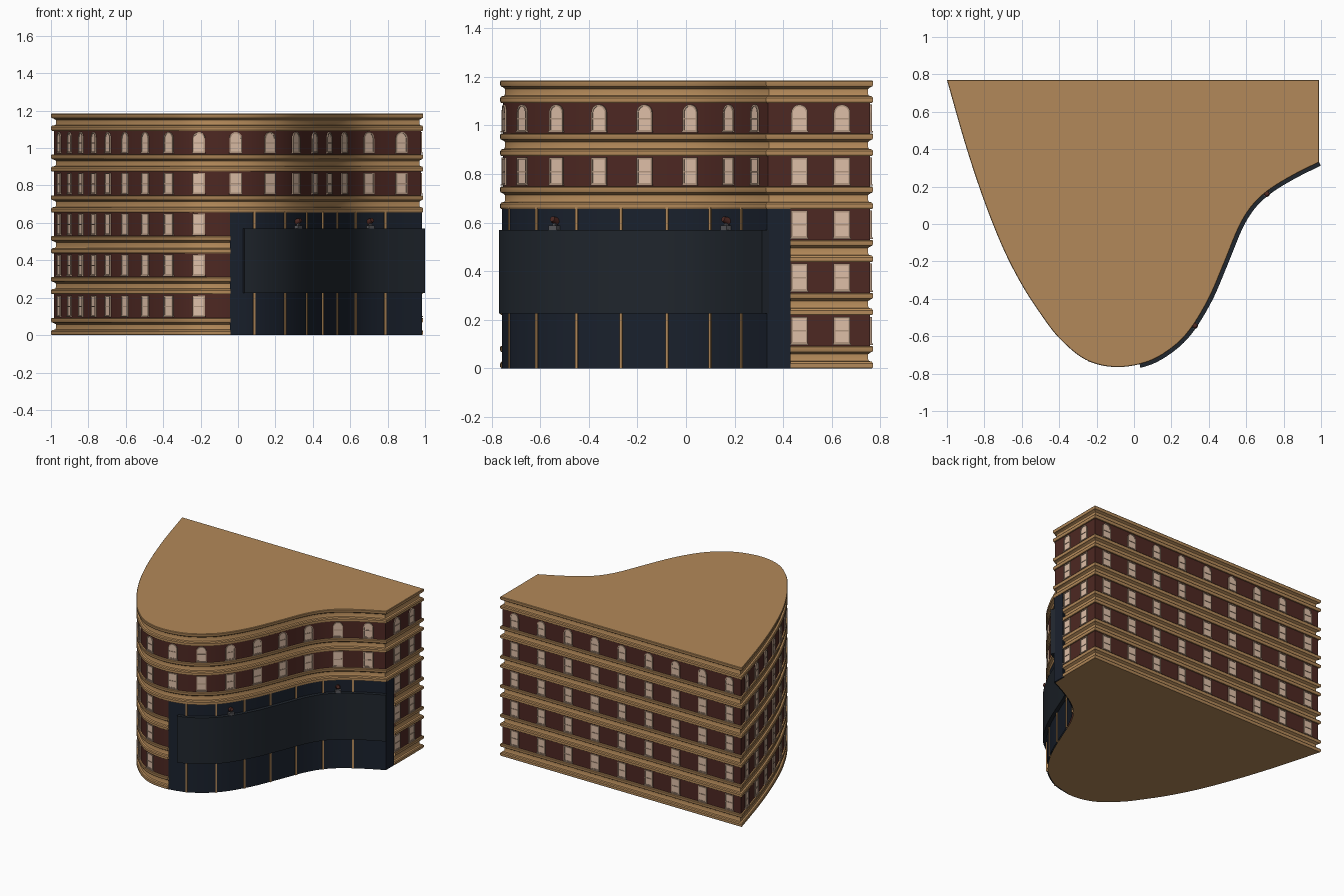
import bpy, bmesh, math
from mathutils import Vector, Matrix

if "Cube" in bpy.data.objects:
    bpy.data.objects.remove(bpy.data.objects["Cube"])

PITCH = 0.2185   # storey height
BRICK = -0.012   # brick face, measured from the cornice edge


def material(name, rgb):
    m = bpy.data.materials.new(name)
    m.diffuse_color = (*rgb, 1)
    m.use_nodes = True
    m.node_tree.nodes["Principled BSDF"].inputs["Base Color"].default_value = m.diffuse_color
    return m


TAN = material("tan_stone", (0.45, 0.25, 0.10))
RED = material("brown_brick", (0.075, 0.021, 0.016))
NAVY = material("navy_front", (0.010, 0.015, 0.026))
SIGN = material("sign_dark", (0.014, 0.019, 0.026))
PANE = material("pale_glass", (0.73, 0.52, 0.39))
FRAME = material("window_frame", (0.45, 0.31, 0.22))
GREY = material("lamp_grey", (0.10, 0.10, 0.11))


def finish(bm, name, mat, smooth=False):
    me = bpy.data.meshes.new(name)
    bm.to_mesh(me)
    bm.free()
    me.materials.append(mat)
    ob = bpy.data.objects.new(name, me)
    bpy.context.collection.objects.link(ob)
    if smooth:
        bpy.ops.object.select_all(action='DESELECT')
        ob.select_set(True)
        bpy.context.view_layer.objects.active = ob
        bpy.ops.object.shade_smooth_by_angle(angle=math.radians(30))
    return ob


# Footprint: smooth S-shaped front, straight right and back walls
CTRL = [Vector(p) for p in (
    (-1, .77), (-.9, .42), (-.8, .12), (-.7, -.13), (-.6, -.325), (-.5, -.48), (-.4, -.61),
    (-.26, -.725), (-.1, -.765), (.07, -.738), (.2, -.665), (.3, -.565), (.4, -.4),
    (.48, -.215), (.56, -.02), (.63, .095), (.72, .18), (.85, .26), (.99, .33))]


def spline(pts, n=16):
    out = []
    for i in range(len(pts) - 1):
        a, b, c, d = pts[max(i - 1, 0)], pts[i], pts[i + 1], pts[min(i + 2, len(pts) - 1)]
        for k in range(n):
            t = k / n
            out.append(0.5 * (2 * b + (c - a) * t + (2 * a - 5 * b + 4 * c - d) * t * t
                              + (3 * b - a - 3 * c + d) * t ** 3))
    return out + [pts[-1].copy()]


def length(path):
    return sum((b - a).length for a, b in zip(path, path[1:]))


def spot(path, s):
    """Point and direction at distance s along a path."""
    for a, b in zip(path, path[1:]):
        d = (b - a).length
        if s <= d or b is path[-1]:
            return a + (b - a) * min(s / d, 1), (b - a).normalized()
        s -= d


def piece(path, s0, s1, n):
    return [spot(path, s0 + (s1 - s0) * i / n)[0] for i in range(n + 1)]


fine = spline(CTRL)
L = length(fine)
win_s = lambda i: 0.125 + i * (L - 0.25) / 16   # distance of bay i along the curve
curve = piece(fine, 0, L, 110)
corner_b, corner_l, jamb = Vector((.99, .77)), Vector((-1, .77)), Vector((.99, .43))
s_shop = win_s(8.85)
loop = curve + [corner_b]
masonry = [jamb, corner_b] + piece(fine, 0, s_shop, 60)
shop = piece(fine, s_shop, L, 56) + [jamb]


def offset(path, d, closed):
    n, out = len(path), []
    for i, p in enumerate(path):
        segs = []
        if closed or i > 0:
            segs.append((p - path[i - 1]).normalized())
        if closed or i < n - 1:
            segs.append((path[(i + 1) % n] - p).normalized())
        ns = [Vector((t.y, -t.x)) for t in segs]
        m = sum(ns, Vector((0, 0))).normalized()
        out.append(p + m * d / max(m.dot(ns[0]), 0.3))
    return out


def sweep(name, path, prof, mat, closed=False, solid=False):
    """Run an (offset, z) profile along a plan path."""
    bm = bmesh.new()
    rows = [[bm.verts.new((*p, z)) for p in offset(path, d, closed)] for d, z in prof]
    n, m = len(path), len(prof)
    for j in range(m if solid else m - 1):
        lo, hi = rows[j], rows[(j + 1) % m]
        for i in range(n if closed else n - 1):
            k = (i + 1) % n
            bm.faces.new((lo[i], lo[k], hi[k], hi[i]))
    if solid:
        bm.faces.new([r[0] for r in rows])
        bm.faces.new([r[-1] for r in reversed(rows)])
    return finish(bm, name, mat, True)


# Cornices and brick storeys
CORNICE = [(-.014, 0), (-.004, 0), (0, .006), (0, .02), (-.005, .027), (-.017, .03), (-.02, .036),
           (-.02, .058), (-.012, .064), (-.003, .068), (0, .074), (0, .088), (-.003, .092), (-.014, .092)]
for k in range(6):
    path, closed = (masonry, False) if k < 3 else (loop, True)
    z = k * PITCH
    sweep(f"cornice_{k}", path, [(d, z + h) for d, h in CORNICE], TAN, closed)
    if k < 5:
        sweep(f"brick_storey_{k}", path, [(BRICK, z + .09), (BRICK, z + PITCH + .002)], RED, closed)

# Roof and underside
for name, z in (("roof", 5 * PITCH + .092), ("underside", 0)):
    bm = bmesh.new()
    vs = [bm.verts.new((*p, z)) for p in offset(loop, BRICK, True)]
    bm.faces.new(vs if z else vs[::-1])
    finish(bm, name, TAN)

# Shop front and curved sign band
sweep("shop_front", shop, [(-.006, 0), (-.006, .662)], NAVY)
sweep("sign_band", piece(fine, win_s(9.2), L, 52),
      [(-.015, .225), (.02, .225), (.02, .57), (-.015, .57)], SIGN, solid=True)


def frame_at(path, s, d, z):
    """Matrix with x along the wall, -y outward, z up."""
    p, t = spot(path, s)
    n = Vector((t.y, -t.x))
    p = p + n * d
    return Matrix(((t.x, -n.x, 0, p.x), (t.y, -n.y, 0, p.y), (0, 0, 1, z), (0, 0, 0, 1)))


def box(bm, mat, x, y, z, w, d, h):
    bmesh.ops.create_cube(bm, size=1, matrix=mat @ Matrix.Translation((x, y, z))
                          @ Matrix.Diagonal((w, d, h, 1)))


def window(frames, panes, mat, arched):
    w, h = .034, .112
    if arched:
        out = [(-w, 0), (w, 0)] + [(w * math.cos(a), h - .034 + .034 * math.sin(a))
                                   for a in (math.pi * i / 10 for i in range(11))]
    else:
        out = [(-w, 0), (w, 0), (w, h), (-w, h)]
    inn = [(x * .8, h / 2 + (z - h / 2) * .87) for x, z in out]
    rings = [[frames.verts.new(mat @ Vector((x, y, z))) for x, z in pts]
             for pts, y in ((out, .006), (out, -.007), (inn, -.007), (inn, .002))]
    n = len(out)
    for a, b in zip(rings, rings[1:]):
        for i in range(n):
            k = (i + 1) % n
            frames.faces.new((a[i], a[k], b[k], b[i]))
    box(frames, mat, 0, -.004, h * .48, w * 1.6, .005, .006)
    box(frames, mat, 0, -.004, -.001, w * 2.15, .014, .006)
    panes.faces.new([panes.verts.new(mat @ Vector((x, -.0035, z))) for x, z in inn])


# Windows on the curved, right and back walls
right, back = [curve[-1], corner_b], [corner_b, corner_l]
for k in range(5):
    frames, panes = bmesh.new(), bmesh.new()
    places = [(curve, win_s(i)) for i in range(9 if k < 3 else 17)]
    places += [(right, .137), (right, .312)]
    places += [(back, 1.99 * (i + .5) / 9) for i in range(9)]
    for path, s in places:
        window(frames, panes, frame_at(path, s, BRICK, .10 + k * PITCH), k == 4)
    finish(frames, f"window_frames_{k}", FRAME)
    finish(panes, f"window_panes_{k}", PANE)

# Gold mullions of the shop front
bm = bmesh.new()
for i in range(9, 16):
    box(bm, frame_at(fine, win_s(i + .5), -.006, 0), 0, 0, .331, .011, .012, .662)
finish(bm, "shop_mullions", TAN)

# Two small lamps standing on the sign band
for n, i in enumerate((11, 15)):
    m = frame_at(fine, win_s(i), .004, .57)
    bm = bmesh.new()
    box(bm, m, 0, 0, .008, .04, .026, .018)
    box(bm, m, 0, 0, .022, .014, .012, .02)
    finish(bm, f"lamp_base_{n}", GREY)
    bm = bmesh.new()
    bmesh.ops.create_cone(bm, cap_ends=True, segments=16, radius1=.017, radius2=.011, depth=.03,
                          matrix=m @ Matrix.Translation((0, -.002, .04)) @ Matrix.Rotation(math.radians(70), 4, 'X'))
    finish(bm, f"lamp_head_{n}", RED, True)
